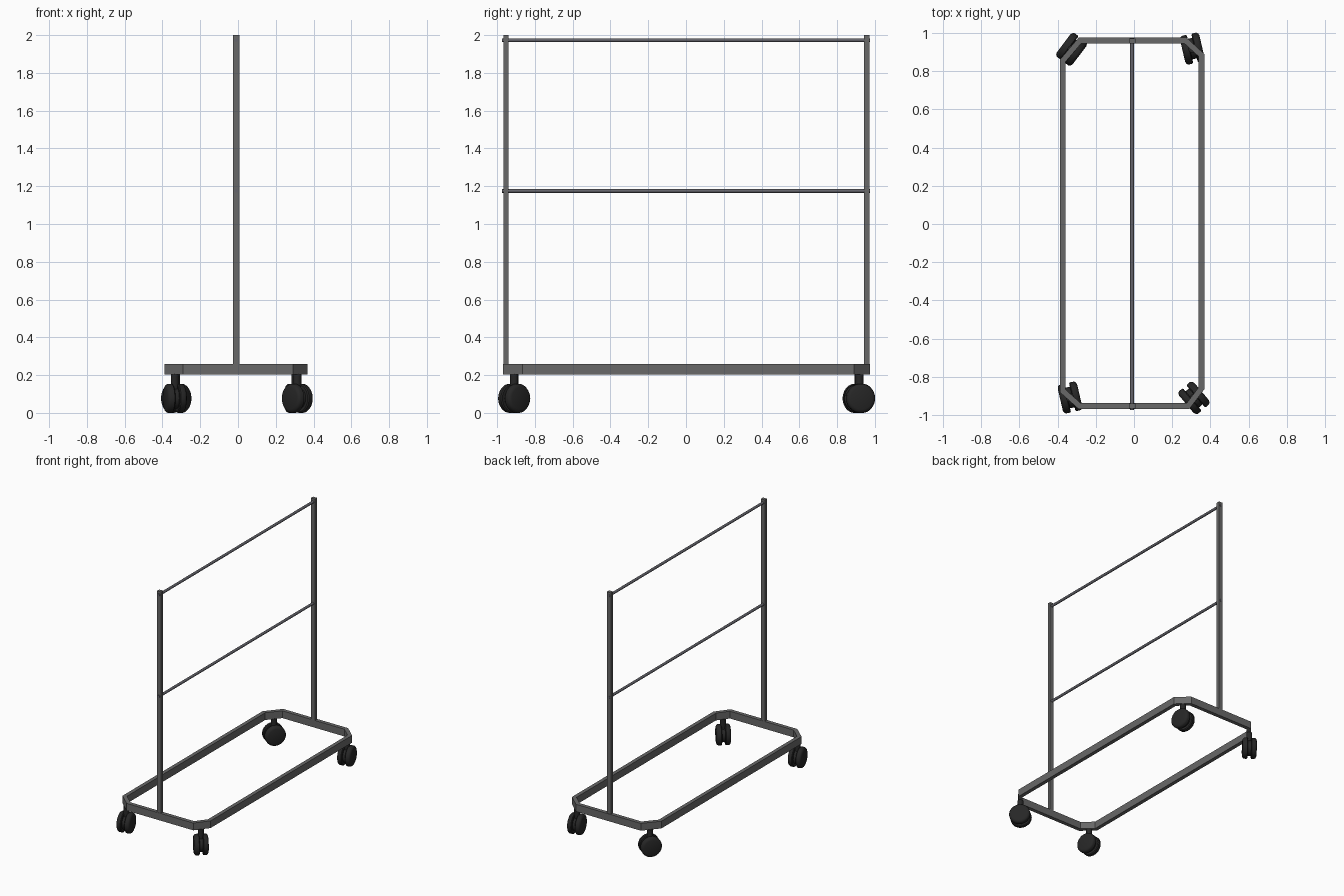
import bpy, bmesh, math
from mathutils import Vector, Matrix

if "Cube" in bpy.data.objects:
    bpy.data.objects.remove(bpy.data.objects["Cube"])


def material(name, rgb):
    m = bpy.data.materials.new(name)
    m.diffuse_color = (*rgb, 1)
    m.use_nodes = True
    m.node_tree.nodes["Principled BSDF"].inputs["Base Color"].default_value = m.diffuse_color
    return m


STEEL = material("dark_steel", (0.14, 0.14, 0.14))
BAR = material("bar_steel", (0.13, 0.13, 0.15))
RUBBER = material("black_rubber", (0.02, 0.02, 0.02))


def finish(name, bm, mat, smooth=False):
    bmesh.ops.recalc_face_normals(bm, faces=bm.faces[:])
    me = bpy.data.meshes.new(name)
    bm.to_mesh(me)
    bm.free()
    me.materials.append(mat)
    ob = bpy.data.objects.new(name, me)
    bpy.context.collection.objects.link(ob)
    if smooth:
        bpy.ops.object.select_all(action='DESELECT')
        bpy.context.view_layer.objects.active = ob
        ob.select_set(True)
        bpy.ops.object.shade_smooth_by_angle(angle=math.radians(35))
    return ob


def box(name, center, size, mat):
    bm = bmesh.new()
    bmesh.ops.create_cube(bm, size=1)
    bmesh.ops.scale(bm, vec=size, verts=bm.verts)
    bmesh.ops.translate(bm, vec=center, verts=bm.verts)
    return finish(name, bm, mat)


def add_cylinder(bm, a, b, r, sides=24):
    a, b = Vector(a), Vector(b)
    rot = Vector((0, 0, 1)).rotation_difference(b - a).to_matrix().to_4x4()
    bmesh.ops.create_cone(bm, cap_ends=True, segments=sides, radius1=r, radius2=r,
                          depth=(b - a).length,
                          matrix=Matrix.Translation((a + b) / 2) @ rot)


def add_lathe(bm, profile, sides=32):
    """Closed solid around the x axis from (x, radius) points."""
    rings = []
    for x, r in profile:
        rings.append([bm.verts.new((x, r * math.cos(t), r * math.sin(t)))
                      for t in (2 * math.pi * i / sides for i in range(sides))])
    for p, q in zip(rings, rings[1:]):
        for i in range(sides):
            j = (i + 1) % sides
            bm.faces.new((p[i], p[j], q[j], q[i]))
    bm.faces.new(rings[0])
    bm.faces.new(rings[-1])


# Base frame: rectangular tube following a rectangle with cut corners
outer = [Vector(p) for p in ((-0.29, -0.968), (0.29, -0.968), (0.368, -0.865), (0.368, 0.89),
                             (0.275, 0.975), (-0.29, 0.975), (-0.388, 0.86), (-0.388, -0.88))]
TUBE, Z0, Z1 = 0.03, 0.203, 0.26
n = len(outer)
inner = []
for i, p in enumerate(outer):
    d1 = (p - outer[i - 1]).normalized()
    d2 = (outer[(i + 1) % n] - p).normalized()
    n1, n2 = Vector((-d1.y, d1.x)), Vector((-d2.y, d2.x))
    inner.append(p + (n1 + n2) * TUBE / (1 + n1.dot(n2)))
bm = bmesh.new()
loops = [[bm.verts.new((p.x, p.y, z)) for p in pts]
         for pts, z in ((outer, Z0), (outer, Z1), (inner, Z1), (inner, Z0))]
for k in range(4):
    a, b = loops[k], loops[(k + 1) % 4]
    for i in range(n):
        j = (i + 1) % n
        bm.faces.new((a[i], a[j], b[j], b[i]))
finish("base_frame", bm, STEEL)

# Uprights
X = -0.01
for side, y in (("front", -0.953), ("back", 0.957)):
    box(side + "_post", (X, y, 1.105), (0.034, 0.027, 1.79), STEEL)

# Horizontal rails, running through the posts
for name, z in (("top_rail", 1.973), ("middle_rail", 1.175)):
    bm = bmesh.new()
    add_cylinder(bm, (X, -0.974, z), (X, 0.974, z), 0.01, 16)
    finish(name, bm, BAR, True)

# Twin-wheel casters: position and axle angle
R = 0.077
casters = (("front_left", -0.335, -0.908, 13), ("front_right", 0.314, -0.91, 40),
           ("back_left", -0.327, 0.914, -37), ("back_right", 0.305, 0.918, 13))
for name, x, y, angle in casters:
    place = Matrix.Translation((x, y, R)) @ Matrix.Rotation(math.radians(angle), 4, 'Z')
    bm = bmesh.new()
    for s in (-1, 1):
        add_lathe(bm, [(s * w, r) for w, r in ((0.012, R - 0.006), (0.017, R), (0.038, R),
                                               (0.047, R - 0.006), (0.052, R - 0.018))])
    bm.transform(place)
    finish(name + "_caster_wheels", bm, RUBBER, True)
    # Stem and hub block between the wheels
    bm = bmesh.new()
    add_cylinder(bm, (0, 0, 0.045), (0, 0, Z0 - R + 0.002), 0.021)
    add_cylinder(bm, (-0.014, 0, 0), (0.014, 0, 0), 0.055)
    bm.transform(place)
    finish(name + "_caster_stem", bm, RUBBER, True)
